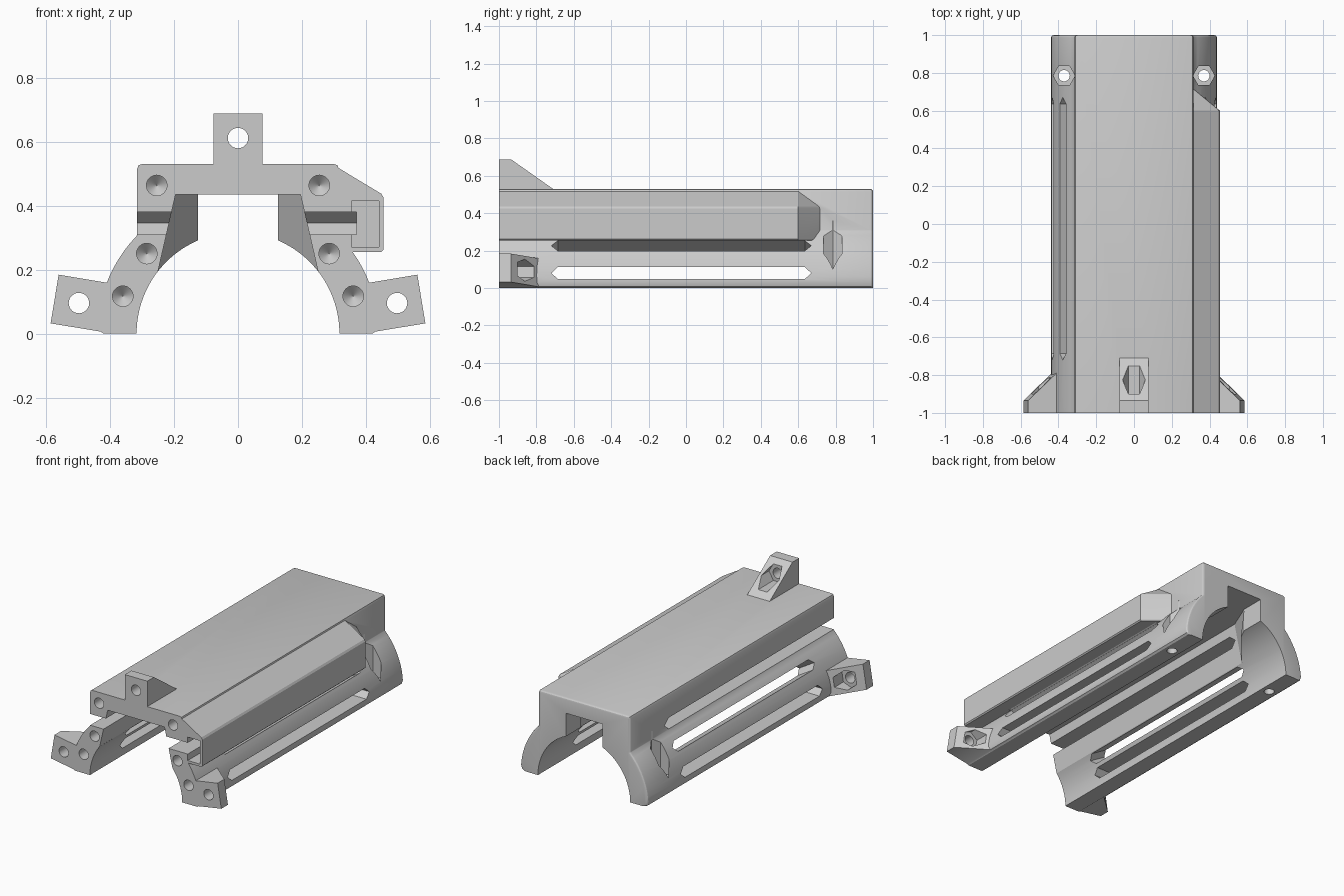
import bpy, bmesh
from math import sin, cos, pi, radians
from mathutils import Vector, Matrix

if "Cube" in bpy.data.objects:
    bpy.data.objects.remove(bpy.data.objects["Cube"])

X, Y, Z = Vector((1, 0, 0)), Vector((0, 1, 0)), Vector((0, 0, 1))
BORE, OUTER = 0.317, 0.44

grey = bpy.data.materials.new("plain grey")
grey.use_nodes = True
grey.diffuse_color = (0.6, 0.6, 0.6, 1)
grey.node_tree.nodes["Principled BSDF"].inputs["Base Color"].default_value = (0.6, 0.6, 0.6, 1)


def frame(a, b, c, origin=(0, 0, 0)):
    """Matrix sending local x, y, z onto the axes a, b, c."""
    m = Matrix((a, b, c)).transposed().to_4x4()
    m.translation = origin
    return m


def loft(name, sections, m=None):
    """Solid through (depth, outline) sections; outlines lie in local x-z."""
    bm = bmesh.new()
    rings = [[bm.verts.new((a, d, b)) for a, b in pts] for d, pts in sections]
    n = len(rings[0])
    for r, s in zip(rings, rings[1:]):
        for i in range(n):
            bm.faces.new((r[i], r[(i + 1) % n], s[(i + 1) % n], s[i]))
    bm.faces.new(rings[0])
    bm.faces.new(rings[-1])
    if m:
        bm.transform(m)
    bmesh.ops.recalc_face_normals(bm, faces=bm.faces)
    me = bpy.data.meshes.new(name)
    bm.to_mesh(me)
    bm.free()
    ob = bpy.data.objects.new(name, me)
    bpy.context.collection.objects.link(ob)
    return ob


def prism(name, pts, d0, d1, m=None):
    return loft(name, [(d0, pts), (d1, pts)], m)


def ring(cx, cz, r, n=32, phase=0.0):
    return [(cx + r * cos(2 * pi * (i + phase) / n), cz + r * sin(2 * pi * (i + phase) / n))
            for i in range(n)]


def rect(x0, x1, z0, z1):
    return [(x0, z0), (x1, z0), (x1, z1), (x0, z1)]


def combine(tool, operation):
    """Apply a boolean to the shell and drop the tool."""
    mod = shell.modifiers.new("combine", "BOOLEAN")
    mod.operation, mod.solver, mod.object = operation, "EXACT", tool
    bpy.context.view_layer.objects.active = shell
    bpy.ops.object.modifier_apply(modifier=mod.name)
    bpy.data.objects.remove(tool)


def cut(*args):
    combine(prism("cutter", *args), "DIFFERENCE")


# Shell: block on top of a half tube, rounded at the back edge
half = [(0.42, 0), (0.432, 0.008)]
half += [(OUTER * cos(radians(t)), OUTER * sin(radians(t))) for t in range(4, 45, 4)]
half += [(0.315, 0.31), (0.315, 0.515), (0.311, 0.526), (0.3, 0.53)]
shell = prism("shell", half + [(-x, z) for x, z in reversed(half)], -1, 1)
bm = bmesh.new()
bm.from_mesh(shell.data)
edges = [e for e in bm.edges if all(v.co.y > 0.99 for v in e.verts)
         and max(v.co.z for v in e.verts) > 0.001]
bmesh.ops.bevel(bm, geom=edges, offset=0.014, segments=3, profile=0.5, affect="EDGES")
bm.to_mesh(shell.data)
bm.free()

# Side rail on the left, its rear end running slantwise into the block
rail = [(0.25, 0.52), (0.31, 0.52), (0.448, 0.437), (0.455, 0.425), (0.455, 0.262),
        (0.448, 0.255), (0.33, 0.255), (0.25, 0.3)]
combine(loft("side_rail", [(-1, rail), (0.6, rail),
                           (0.72, [(x - 0.145, z) for x, z in rail])]), "UNION")

# Bore and channel: wide in front, narrowing near the back
cut(ring(0, 0, BORE, 96, 0.5), -1.1, 1.1)
wide = [(-0.25, 0.195), (0.25, 0.195), (0.195, 0.435), (-0.195, 0.435)]
narrow = rect(-0.125, 0.125, 0.195, 0.435)
combine(loft("channel", [(-1.1, wide), (0.68, wide), (0.85, narrow), (1.1, narrow)]),
        "DIFFERENCE")

# Lengthwise side gaps with pointed rear ends, and the rail's cavity
gap = [(-1.1, 0.31), (0.62, 0.31), (0.66, 0.345), (0.62, 0.38), (-1.1, 0.38)]
cut(gap, 0.1, 0.37, frame(Y, X, Z))
cut(gap, -0.5, -0.1, frame(Y, X, Z))
cut(rect(0.355, 0.44, 0.27, 0.415), -1.1, 0.6)


def bracket(side, angle, top, base, y_end, shift=0.0):
    """Sloped lug with a bolt hole and a nut pocket, pointing outward."""
    out = Vector((side * cos(angle), 0, sin(angle)))
    along = Vector((-side * sin(angle), 0, cos(angle)))
    outline = [(-1, base), (-1, top), (-0.935, top), (y_end, base)]
    combine(prism("bracket", outline, -0.077, 0.077, frame(Y, along, out, along * shift)), "UNION")
    m = frame(along, Y, out, along * shift)
    cut(ring(0, top - 0.077, 0.032), -1.1, -0.85, m)
    cut(ring(0, top - 0.077, 0.06, 6), -0.9, -0.6, m)


bracket(1, pi / 2, 0.688, 0.5, -0.668)
for side in (-1, 1):
    bracket(side, radians(9.4), 0.583, 0.4, -0.76, 0.013)

    # Pointed ventilation slots
    slot = [(-0.72, 0), (-0.685, 0.032), (0.635, 0.032), (0.67, 0),
            (0.635, -0.032), (-0.685, -0.032)]
    a = radians(31)
    cut(slot, 0.28, 0.5, frame(Y, X * side, Z, (0, 0, 0.08)))
    cut(slot, 0.285, 0.45, frame(Y, Vector((side * cos(a), 0, sin(a))),
                                 Vector((-side * sin(a), 0, cos(a)))))

    # Upright bolt hole with a nut pocket at the back
    m = frame(X, Z, Y, (side * 0.37, 0.785, 0))
    cut(ring(0, 0, 0.03), -0.1, 0.3, m)
    cut(ring(0, 0, 0.058, 6), 0.09, 0.36, m)

    # Drilled pits with conical bottoms in the front face
    for x, z in ((0.254, 0.463), (0.285, 0.25), (0.36, 0.117)):
        combine(loft("pit", [(-1.1, ring(side * x, z, 0.032)), (-0.9, ring(side * x, z, 0.032)),
                             (-0.87, ring(side * x, z, 0.001))]), "DIFFERENCE")

shell.data.materials.clear()
shell.data.materials.append(grey)
for p in shell.data.polygons:
    p.material_index = 0
bpy.ops.object.select_all(action="DESELECT")
shell.select_set(True)
bpy.context.view_layer.objects.active = shell
bpy.ops.object.shade_smooth_by_angle(angle=radians(25))
